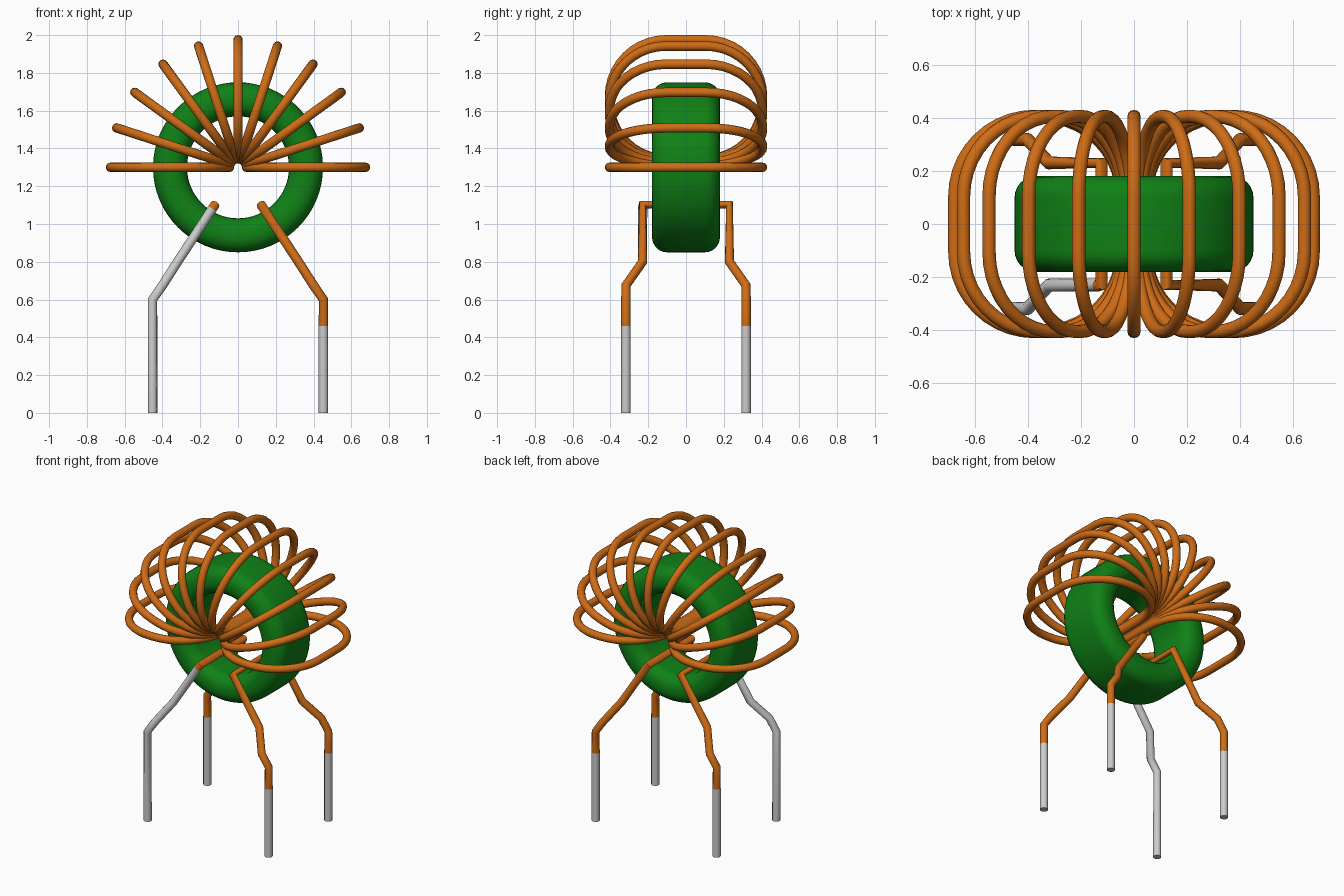
import bpy, bmesh, math
from mathutils import Vector, Matrix

cube = bpy.data.objects.get("Cube")
if cube:
    bpy.data.objects.remove(cube, do_unlink=True)


def material(name, rgb):
    m = bpy.data.materials.new(name)
    m.use_nodes = True
    m.diffuse_color = (*rgb, 1)
    bsdf = next(n for n in m.node_tree.nodes if n.type == 'BSDF_PRINCIPLED')
    bsdf.inputs["Base Color"].default_value = (*rgb, 1)
    return m


COPPER = material("copper enamel", (0.62, 0.15, 0.008))
TIN = material("tinned wire", (0.60, 0.60, 0.60))
GREEN = material("green core", (0.005, 0.22, 0.008))

CENTRE = Vector((0, 0, 1.3))   # centre of the ring core
WIRE = 0.025                   # wire radius


def finish(name, mesh, mat):
    mesh.materials.clear()
    mesh.materials.append(mat)
    ob = bpy.data.objects.new(name, mesh)
    bpy.context.collection.objects.link(ob)
    bpy.ops.object.select_all(action='DESELECT')
    ob.select_set(True)
    bpy.context.view_layer.objects.active = ob
    bpy.ops.object.shade_smooth_by_angle(angle=math.radians(50))
    return ob


def wire(name, points, mat, closed=False):
    """Round wire swept along a path, as a mesh."""
    cu = bpy.data.curves.new(name + " path", 'CURVE')
    cu.dimensions = '3D'
    cu.bevel_depth = WIRE
    cu.bevel_resolution = 4
    cu.use_fill_caps = not closed
    sp = cu.splines.new('POLY')
    sp.points.add(len(points) - 1)
    for p, co in zip(sp.points, points):
        p.co = (*co, 1)
    sp.use_cyclic_u = closed
    tmp = bpy.data.objects.new(name + " tmp", cu)
    bpy.context.collection.objects.link(tmp)
    dg = bpy.context.evaluated_depsgraph_get()
    mesh = bpy.data.meshes.new_from_object(tmp.evaluated_get(dg))
    bpy.data.objects.remove(tmp, do_unlink=True)
    bpy.data.curves.remove(cu)
    mesh.name = name
    return finish(name, mesh, mat)


def rounded_rect(u0, u1, half_v, radius, steps):
    """Points (u, v) of a rounded rectangle, counter-clockwise."""
    pts = []
    corners = [(u1 - radius, half_v - radius), (u0 + radius, half_v - radius),
               (u0 + radius, radius - half_v), (u1 - radius, radius - half_v)]
    for k, (cu, cv) in enumerate(corners):
        for i in range(steps + 1):
            a = math.pi / 2 * (k + i / steps)
            pts.append((cu + radius * math.cos(a), cv + radius * math.sin(a)))
    return pts


# Ring core: rounded section revolved about the y axis
bm = bmesh.new()
SEG = 64
section = rounded_rect(0.27, 0.45, 0.18, 0.08, 6)
rings = []
for s in range(SEG):
    a = 2 * math.pi * s / SEG
    rings.append([bm.verts.new(CENTRE + Vector((r * math.cos(a), y, r * math.sin(a))))
                  for r, y in section])
for s in range(SEG):
    r0, r1 = rings[s], rings[(s + 1) % SEG]
    for i in range(len(section)):
        j = (i + 1) % len(section)
        bm.faces.new((r0[i], r0[j], r1[j], r1[i]))
bmesh.ops.recalc_face_normals(bm, faces=bm.faces)
core = bpy.data.meshes.new("ring_core")
bm.to_mesh(core)
bm.free()
finish("ring_core", core, GREEN)

# Eleven windings fanned over the upper half of the core
loop = rounded_rect(0.045, 0.675, 0.405, 0.30, 10)
for n in range(11):
    a = math.radians(18 * n)
    pts = [CENTRE + Vector((r * math.cos(a), y, r * math.sin(a))) for r, y in loop]
    wire(f"winding_{n + 1}", pts, COPPER, closed=True)

# Lead wires: two pass through the hole and bend down into four legs
BEND = [(0.122, 0.23, 1.102), (0.32, 0.23, 0.80), (0.40, 0.318, 0.675), (0.452, 0.318, 0.60)]
for sx, side in ((1, "left"), (-1, "right")):
    through = {}
    for sy, end in ((-1, "front"), (1, "back")):
        path = [Vector((sx * x, sy * y, z)) for x, y, z in BEND]
        split = Vector((sx * 0.452, sy * 0.318, 0.46))
        foot = Vector((split.x, split.y, 0))
        if (side, end) == ("right", "front"):
            # this leg is bare all the way up
            start = path[0].lerp(path[1], 0.07)
            wire(f"{end}_{side}_bare_leg", [start] + path[1:] + [foot], TIN)
            through[end] = [path[0].lerp(path[1], 0.07), path[0]]
        else:
            wire(f"{end}_{side}_leg_tip", [split, foot], TIN)
            through[end] = [split] + path[::-1]
    wire(f"{side}_lead_wire", through["front"] + through["back"][::-1], COPPER)
